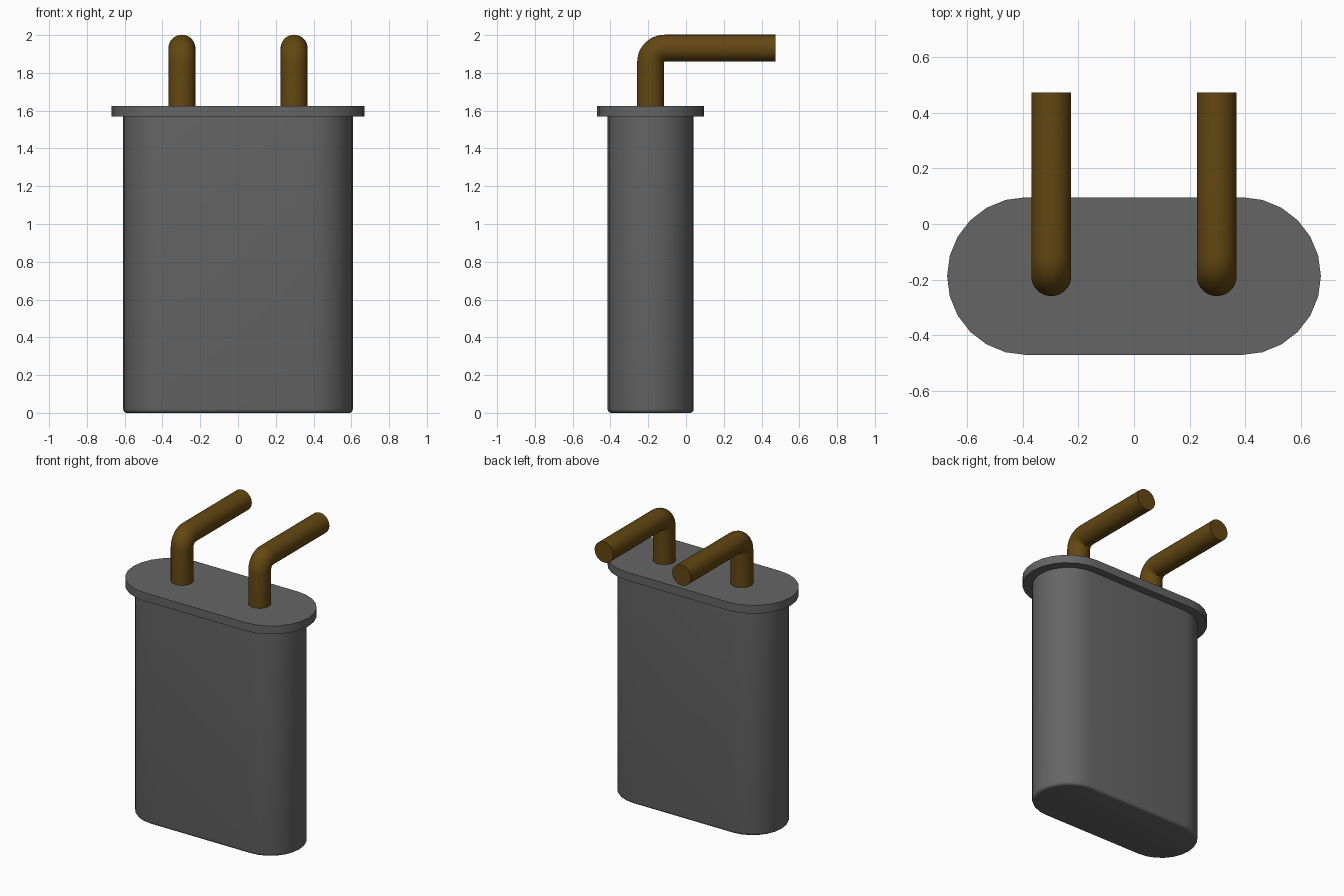
import bpy, bmesh
from math import sin, cos, pi, radians

cube = bpy.data.objects.get("Cube")
if cube:
    bpy.data.objects.remove(cube, do_unlink=True)

CENTRE_Y = -0.187


def material(name, rgb):
    mat = bpy.data.materials.new(name)
    mat.use_nodes = True
    mat.diffuse_color = (*rgb, 1)
    mat.node_tree.nodes["Principled BSDF"].inputs["Base Color"].default_value = (*rgb, 1)
    return mat


def loft(name, rings, mat, sharp_angle=35):
    """Skin a list of equal-length point rings and cap both ends."""
    bm = bmesh.new()
    loops = [[bm.verts.new(p) for p in ring] for ring in rings]
    n = len(loops[0])
    for a, b in zip(loops, loops[1:]):
        for i in range(n):
            j = (i + 1) % n
            bm.faces.new((a[i], a[j], b[j], b[i]))
    bm.faces.new(loops[0][::-1])
    bm.faces.new(loops[-1])
    bmesh.ops.recalc_face_normals(bm, faces=bm.faces)
    mesh = bpy.data.meshes.new(name)
    bm.to_mesh(mesh)
    bm.free()
    mesh.materials.append(mat)
    obj = bpy.data.objects.new(name, mesh)
    bpy.context.collection.objects.link(obj)
    bpy.ops.object.select_all(action="DESELECT")
    obj.select_set(True)
    bpy.context.view_layer.objects.active = obj
    bpy.ops.object.shade_smooth_by_angle(angle=radians(sharp_angle))
    return obj


def stadium(half_straight, radius, z, steps=12):
    """Outline of two half circles joined by straight sides."""
    points = []
    for side in (1, -1):
        for i in range(steps + 1):
            a = -pi / 2 + pi * i / steps
            points.append((side * (half_straight + radius * cos(a)),
                           CENTRE_Y + side * radius * sin(a), z))
    return points


def pin(name, x, mat, radius=0.0715, sides=32, bend_steps=12):
    """Round wire rising from the flange and bending tightly to the back."""
    pivot_y, pivot_z = CENTRE_Y + radius + 0.002, 1.857

    def ring(turn, dy=0, dz=0):
        points = []
        for i in range(sides):
            a = 2 * pi * i / sides
            reach = radius + 0.002 - radius * cos(a)
            points.append((x + radius * sin(a),
                           pivot_y - reach * cos(turn) + dy,
                           pivot_z + reach * sin(turn) + dz))
        return points

    rings = [ring(0, dz=1.61 - pivot_z)]
    rings += [ring(pi / 2 * i / bend_steps) for i in range(bend_steps + 1)]
    rings.append(ring(pi / 2, dy=0.473 - pivot_y))
    return loft(name, rings, mat)


steel = material("grey metal", (0.13, 0.13, 0.13))
brass = material("dark gold", (0.127, 0.063, 0.006))

# Can with a small rounded bottom edge
edge = 0.02
can_rings = []
for i in range(5):
    a = pi / 2 * i / 4
    can_rings.append(stadium(0.38, 0.228 - edge * (1 - sin(a)), edge * (1 - cos(a))))
can_rings.append(stadium(0.38, 0.228, 1.57))
loft("can_body", can_rings, steel)

# Flange closing the top
loft("top_flange", [stadium(0.388, 0.283, z) for z in (1.568, 1.625)], steel)

# Pair of bent pins
for side, x in (("left", 0.297), ("right", -0.297)):
    pin(side + "_pin", x, brass)
